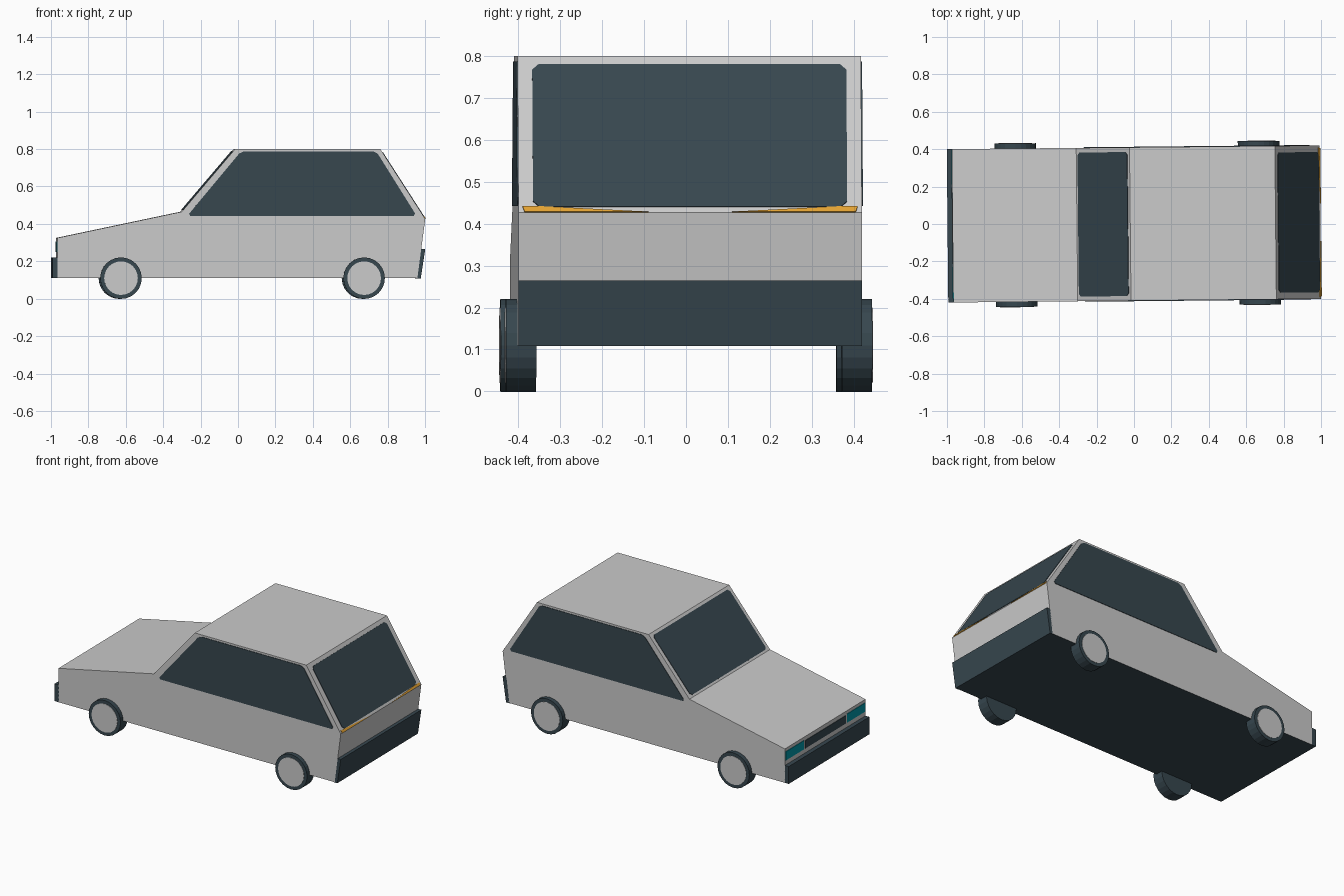
import bpy, bmesh, math
from mathutils import Vector, Matrix

if "Cube" in bpy.data.objects:
    bpy.data.objects.remove(bpy.data.objects["Cube"])

YAW = 0.01    # the whole car sits very slightly turned
HALF = 0.41   # half width of the body


def srgb(h):
    c = [int(h[i:i + 2], 16) / 255 for i in (0, 2, 4)]
    return [v / 12.92 if v <= 0.04045 else ((v + 0.055) / 1.055) ** 2.4 for v in c] + [1]


def material(name, h):
    m = bpy.data.materials.new(name)
    m.diffuse_color = srgb(h)
    m.use_nodes = True
    m.node_tree.nodes["Principled BSDF"].inputs["Base Color"].default_value = m.diffuse_color
    return m


PAINT = material("light_grey", "CBCBCB")
DARK = material("dark_slate", "37474F")
TEAL = material("teal", "0097A7")
AMBER = material("amber", "E3A232")


def finish(name, bm, *mats):
    bmesh.ops.recalc_face_normals(bm, faces=bm.faces)
    me = bpy.data.meshes.new(name)
    bm.to_mesh(me)
    bm.free()
    for m in mats:
        me.materials.append(m)
    ob = bpy.data.objects.new(name, me)
    ob.rotation_euler.z = YAW
    bpy.context.collection.objects.link(ob)
    return ob


def prism(bm, points, offset):
    """Extrude a flat outline along an offset vector."""
    a = [bm.verts.new(p) for p in points]
    b = [bm.verts.new(Vector(p) + offset) for p in points]
    bm.faces.new(a)
    bm.faces.new(b[::-1])
    n = len(a)
    for i in range(n):
        bm.faces.new((a[i], b[i], b[(i + 1) % n], a[(i + 1) % n]))


def profile(name, pts, half, *mats):
    """Side outline in x, z extruded across the width."""
    bm = bmesh.new()
    prism(bm, [(x, -half, z) for x, z in pts], Vector((0, 2 * half, 0)))
    return finish(name, bm, *mats)


def plate(name, pts, normal, mat, cut=0.0, lift=0.003):
    """Thin plate on a surface, with clipped corners."""
    pts = [Vector(p) for p in pts]
    out = []
    for i, p in enumerate(pts):
        if cut:
            for q in (pts[i - 1], pts[(i + 1) % len(pts)]):
                out.append(p + (q - p).normalized() * cut)
        else:
            out.append(p)
    n = Vector(normal).normalized()
    bm = bmesh.new()
    prism(bm, [p - n * 0.002 for p in out], n * (0.002 + lift))
    return finish(name, bm, mat)


# Body shell, with a dark underside
body = profile("body", [(-0.97, 0.11), (-0.97, 0.325), (-0.305, 0.465), (-0.02, 0.80),
                        (0.757, 0.80), (0.997, 0.427), (0.955, 0.11)], HALF, PAINT, DARK)
for f in body.data.polygons:
    if f.normal.z < -0.9:
        f.material_index = 1

# Bumpers
profile("front_bumper", [(-0.997, 0.11), (-0.997, 0.22), (-0.965, 0.22), (-0.965, 0.11)],
        HALF, DARK)
profile("rear_bumper", [(0.95, 0.108), (0.97, 0.265), (0.997, 0.265), (0.973, 0.108)],
        HALF, DARK)

# Windscreen and rear window on their slopes
def slope_window(name, low, high, half, t0, t1, nx, nz):
    at = lambda t: (low[0] + (high[0] - low[0]) * t, low[1] + (high[1] - low[1]) * t)
    (xa, za), (xb, zb) = at(t0), at(t1)
    plate(name, [(xa, -half, za), (xa, half, za), (xb, half, zb), (xb, -half, zb)],
          (nx, 0, nz), DARK, 0.015)


slope_window("windscreen", (-0.305, 0.465), (-0.02, 0.80), 0.385, 0.03, 0.96, -0.335, 0.285)
slope_window("rear_window", (0.997, 0.427), (0.757, 0.80), 0.375, 0.035, 0.945, 0.373, 0.24)

for s, side in ((-1, "right"), (1, "left")):
    # Side windows
    plate("side_window_" + side,
          [(x, s * HALF, z) for x, z in
           ((-0.275, 0.443), (0.012, 0.788), (0.735, 0.788), (0.951, 0.443))],
          (0, s, 0), DARK, 0.015)
    # Headlights
    plate("headlight_" + side,
          [(-0.97, s * y, z) for y, z in ((0.22, 0.25), (0.405, 0.25), (0.405, 0.305), (0.22, 0.305))],
          (-1, 0, 0), TEAL)
    # Tapered tail lights under the rear window
    plate("tail_light_" + side,
          [(0.997, s * 0.10, 0.427), (0.997, s * 0.395, 0.427),
           (0.988, s * 0.40, 0.440), (0.988, s * 0.355, 0.440)],
          (0.373, 0, 0.24), AMBER, lift=0.004)

# Grille between the headlights
plate("grille", [(-0.97, -0.205, 0.25), (-0.97, 0.205, 0.25),
                 (-0.97, 0.205, 0.30), (-0.97, -0.205, 0.30)], (-1, 0, 0), DARK)


def disc(name, x, y0, y1, r, mat):
    """Cylinder lying along y."""
    bm = bmesh.new()
    mtx = Matrix.Translation((x, (y0 + y1) / 2, 0.11)) @ Matrix.Rotation(math.pi / 2, 4, 'X')
    bmesh.ops.create_cone(bm, cap_ends=True, segments=24, radius1=r, radius2=r,
                          depth=abs(y1 - y0), matrix=mtx)
    return finish(name, bm, mat)


# Wheels and hub caps
for x, end in ((-0.63, "front"), (0.67, "rear")):
    for s, side in ((-1, "right"), (1, "left")):
        disc(f"{end}_tyre_{side}", x, s * 0.365, s * 0.437, 0.111, DARK)
        disc(f"{end}_hub_{side}", x, s * 0.432, s * 0.439, 0.09, PAINT)
